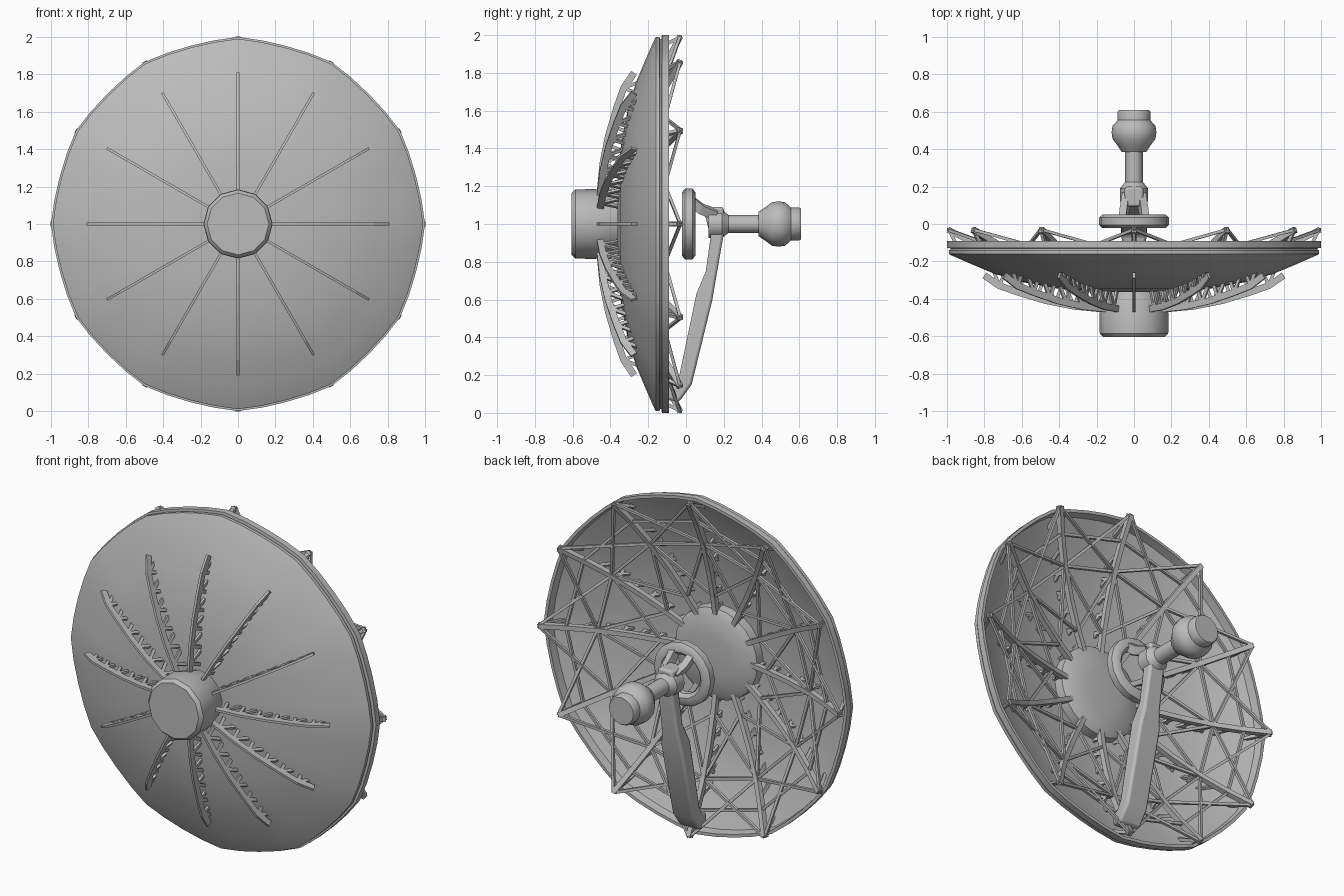
import bpy, bmesh, math
from mathutils import Vector

cube = bpy.data.objects.get("Cube")
if cube:
    bpy.data.objects.remove(cube, do_unlink=True)

GREY = (0.5, 0.5, 0.5, 1)
mat = bpy.data.materials.new("light grey metal")
mat.use_nodes = True
mat.diffuse_color = GREY
mat.node_tree.nodes["Principled BSDF"].inputs["Base Color"].default_value = GREY

RIBS = 12
STEP = math.tau / RIBS


def polar(i, r, y):
    """Point on the dish axis system; i counts ribs from the top."""
    return Vector((r * math.sin(i * STEP), y, 1 + r * math.cos(i * STEP)))


def finish(name, bm, smooth=0):
    bmesh.ops.recalc_face_normals(bm, faces=bm.faces)
    mesh = bpy.data.meshes.new(name)
    bm.to_mesh(mesh)
    bm.free()
    mesh.materials.append(mat)
    obj = bpy.data.objects.new(name, mesh)
    bpy.context.collection.objects.link(obj)
    if smooth:
        bpy.ops.object.select_all(action="DESELECT")
        obj.select_set(True)
        bpy.context.view_layer.objects.active = obj
        bpy.ops.object.shade_smooth_by_angle(angle=math.radians(smooth))
    return obj


def lathe(name, profile, sides, smooth=35, scallop=0, closed=False):
    """Turn (radius, y) points about the dish axis."""
    bm = bmesh.new()
    rings = []
    for k in range(sides):
        t = k * RIBS / sides
        s = 1 - scallop * abs(math.sin(math.pi * t))
        rings.append([bm.verts.new(polar(t, r * s, y)) for r, y in profile])
    n = len(profile)
    for k in range(sides):
        a, b = rings[k], rings[(k + 1) % sides]
        for j in range(n if closed else n - 1):
            m = (j + 1) % n
            bm.faces.new((a[j], a[m], b[m], b[j]))
    bmesh.ops.remove_doubles(bm, verts=bm.verts, dist=1e-5)
    return finish(name, bm, smooth)


def loft(bm, sections):
    """Skin a row of four-cornered sections and cap both ends."""
    rows = [[bm.verts.new(c) for c in s] for s in sections]
    for a, b in zip(rows, rows[1:]):
        for j in range(4):
            m = (j + 1) % 4
            bm.faces.new((a[j], a[m], b[m], b[j]))
    bm.faces.new(rows[0])
    bm.faces.new(rows[-1])


def bar(bm, pts, width, depth):
    """Rectangular beam along pts; width is across, depth lies nearer to y."""
    sections = []
    for k, p in enumerate(pts):
        d = (pts[min(k + 1, len(pts) - 1)] - pts[max(k - 1, 0)]).normalized()
        side = d.cross(Vector((0, 1, 0))).normalized()
        up = side.cross(d)
        w, h = side * width / 2, up * depth / 2
        sections.append([p + w + h, p - w + h, p - w - h, p + w - h])
    loft(bm, sections)


# Dish shell with its stepped rim
bowl = [(0, -.365), (.2, -.362), (.4, -.347), (.6, -.31), (.75, -.265), (.88, -.21)]
rim = [(.982, -.165), (.99, -.16), (.99, -.14), (.98, -.138), (.98, -.13),
       (1, -.128), (1, -.09), (.982, -.09), (.975, -.14)]
inside = [(r * .99, y + .018) for r, y in reversed(bowl)]
lathe("dish", bowl + rim + inside, 48, 35, scallop=.014)

# Hub in front and domed plate behind
lathe("front_hub", [(0, -.605), (.165, -.605), (.183, -.585), (.185, -.48), (.15, -.36),
                    (0, -.36)], 12)
lathe("back_plate", [(0, -.25), (.12, -.252), (.23, -.263), (.27, -.285), (.275, -.35)], 24, 45)

# Truss chords: one behind the dish, one in front
BACK = [(.2, -.29), (.35, -.265), (.52, -.225), (.7, -.17), (.85, -.105), (.995, -.03)]
FRONT = [(.16, -.455), (.32, -.44), (.47, -.41), (.62, -.365), (.72, -.33), (.8, -.275)]
bm_back, bm_front, bm_web, bm_brace = [bmesh.new() for _ in range(4)]


def chord_y(points, r):
    for (r0, y0), (r1, y1) in zip(points, points[1:]):
        if r <= r1:
            return y0 + (y1 - y0) * (r - r0) / (r1 - r0)
    return points[-1][1]


for i in range(RIBS):
    bar(bm_back, [polar(i, r, y) for r, y in BACK], .028, .032)
    bar(bm_front, [polar(i, r, y) for r, y in FRONT], .014, .036)
    # zigzag webs passing through the dish
    for k in range(6):
        r = .22 + .1 * k
        foot = polar(i, r, chord_y(FRONT, r))
        for dr in (-.06, .08):
            head = polar(i, r + dr, chord_y(BACK, r + dr))
            bar(bm_web, [foot, head], .014, .018)
    # tip strut down to the rim
    bar(bm_web, [polar(i, .985, -.04), polar(i, .92, -.17)], .018, .018)
    # crossed braces and rings between neighbouring ribs
    levels = [BACK[5], BACK[3], BACK[1]]
    for j in (i - 1, i + 1):
        for outer, inner in zip(levels, levels[1:]):
            bar(bm_brace, [polar(i, *outer), polar(j, *inner)], .016, .016)
    for r, y in (BACK[3], (.86, -.1)):
        bar(bm_brace, [polar(i, r, y), polar(i + 1, r, y)], .016, .016)

finish("back_ribs", bm_back)
finish("front_ribs", bm_front)
finish("rib_webs", bm_web)
finish("cross_braces", bm_brace)

# Feed ring
lathe("feed_ring", [(.115, 0), (.135, -.022), (.168, -.022), (.187, -.005), (.187, .035),
                    (.168, .05), (.135, .05), (.115, .03)], 16, 40, closed=True)

# Feed horn and its stem
lathe("feed_horn", [(0, .12), (.075, .12), (.075, .19), (.047, .225), (.047, .385), (.065, .385),
                    (.085, .415), (.115, .455), (.12, .49), (.115, .525), (.087, .555),
                    (.087, .6), (.08, .61), (0, .61)], 16)

# Fork from the stem to the ring
bm = bmesh.new()
for s in (-1, 1):
    bar(bm, [Vector((s * .035, .16, 1.05)), Vector((s * .05, .08, 1.08)),
             Vector((s * .06, .015, 1.13))], .04, .05)
finish("feed_fork", bm)

# Support arm: (outer y, z), (inner y, z), half width
ARM = [((.2, 1.09), (.09, 1.09), .05), ((.2, .95), (.13, .93), .05),
       ((.155, .69), (.105, .75), .055), ((.14, .6), (.055, .63), .07),
       ((.03, .15), (-.035, .2), .07), ((-.035, .06), (-.06, .15), .07),
       ((-.11, .07), (-.11, .14), .06)]
bm = bmesh.new()
loft(bm, [[(w, *o), (-w, *o), (-w, *n), (w, *n)] for o, n, w in ARM])
arm = finish("support_arm", bm, 30)
bevel = arm.modifiers.new("soft edges", "BEVEL")
bevel.width = .014
bevel.segments = 2
